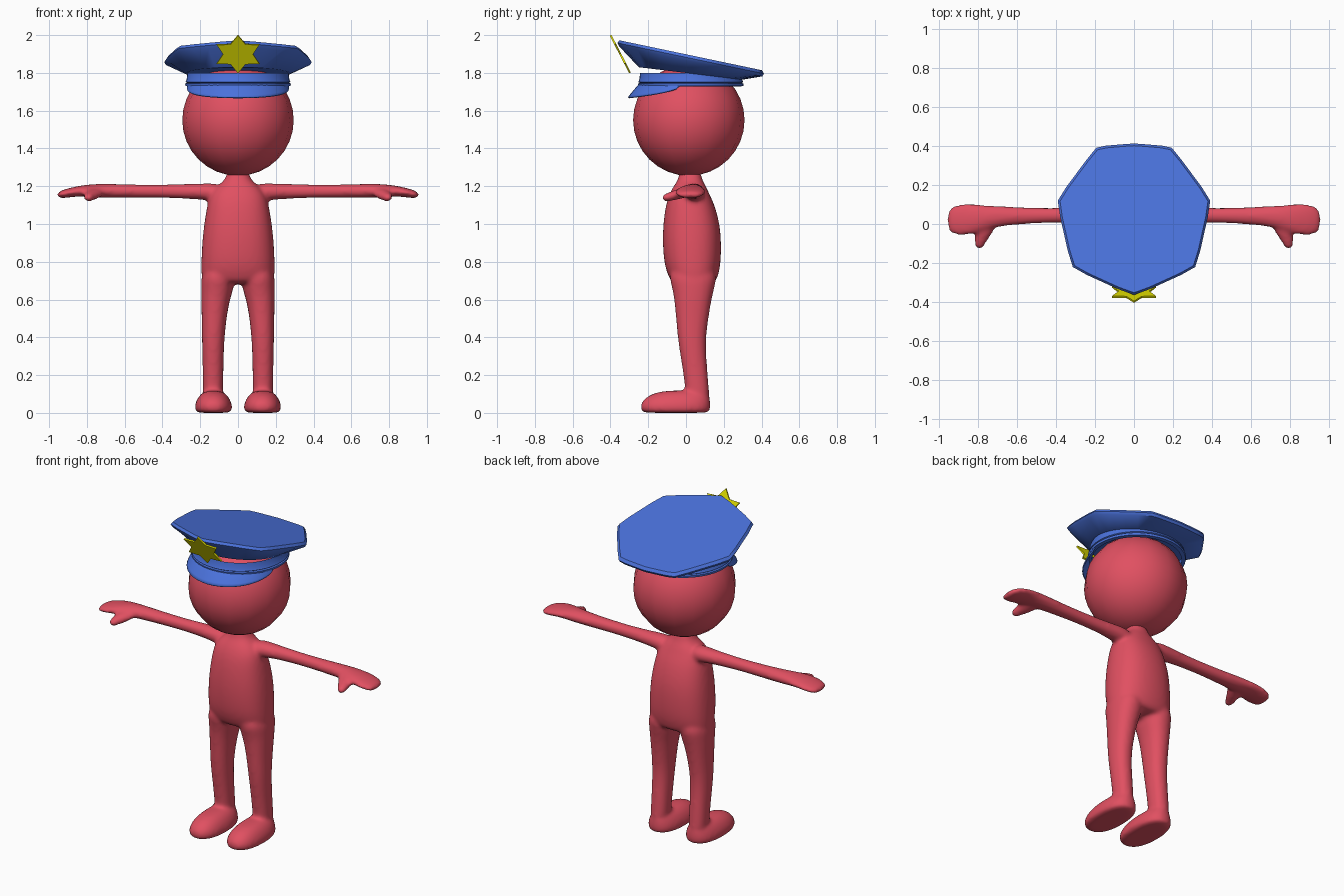
import bpy, bmesh
from math import sin, cos, pi, radians, atan2
from mathutils import Vector

if "Cube" in bpy.data.objects:
    bpy.data.objects.remove(bpy.data.objects["Cube"])


def material(name, rgb):
    m = bpy.data.materials.new(name)
    m.diffuse_color = (*rgb, 1)
    m.use_nodes = True
    m.node_tree.nodes["Principled BSDF"].inputs["Base Color"].default_value = m.diffuse_color
    return m


RED = material("red", (0.75, 0.08, 0.12))
BLUE = material("blue", (0.07, 0.17, 0.72))
YELLOW = material("yellow", (0.72, 0.70, 0.0))


def finish(name, bm, mat, angle=None):
    bmesh.ops.recalc_face_normals(bm, faces=bm.faces)
    me = bpy.data.meshes.new(name)
    bm.to_mesh(me)
    bm.free()
    me.materials.append(mat)
    if angle:
        me.shade_smooth()
        me.set_sharp_from_angle(angle=radians(angle))
    ob = bpy.data.objects.new(name, me)
    bpy.context.collection.objects.link(ob)
    return ob


def loft(bm, rings, closed=True, caps=True):
    vs = [[bm.verts.new(p) for p in r] for r in rings]
    n = len(rings[0])
    for a, b in zip(vs, vs[1:]):
        for i in range(n if closed else n - 1):
            j = (i + 1) % n
            bm.faces.new((a[i], a[j], b[j], b[i]))
    if caps:
        bm.faces.new(vs[0])
        bm.faces.new(vs[-1])


def oval(c, u, v, n=16, e=1.0):
    def f(t):
        return abs(t) ** e * (1 if t > 0 else -1)
    c, u, v = Vector(c), Vector(u), Vector(v)
    return [c + u * f(cos(2 * pi * i / n)) + v * f(sin(2 * pi * i / n)) for i in range(n)]


def flat_oval(z, x0, x1, y0, y1, n=16, e=1.0):
    return oval(((x0 + x1) / 2, (y0 + y1) / 2, z), ((x1 - x0) / 2, 0, 0),
                (0, (y1 - y0) / 2, 0), n, e)


# Body: torso, legs, feet, arms and thumbs lofted, then fused into one smooth skin
bm = bmesh.new()
torso = [(0.68, .185, -.07, .15), (0.71, .197, -.09, .168), (0.78, .199, -.118, .187),
         (0.9, .194, -.127, .190), (1.0, .183, -.124, .182), (1.1, .166, -.11, .155),
         (1.16, .150, -.09, .125), (1.205, .11, -.065, .105), (1.235, .065, -.04, .085),
         (1.29, .06, -.04, .08)]
loft(bm, [flat_oval(z, -x, x, a, b, e=.85) for z, x, a, b in torso])

leg = [(0.78, .01, .196, -.11, .18), (0.66, .02, .197, -.074, .152),
       (0.6, .042, .197, -.064, .137), (0.5, .06, .193, -.054, .12),
       (0.38, .072, .192, -.044, .104), (0.25, .076, .188, -.022, .112),
       (0.12, .077, .187, -.004, .124), (0.04, .08, .185, 0, .126)]
foot = [(0, .05, .21, -.215, .11), (.004, .035, .225, -.237, .128),
        (.03, .027, .233, -.247, .134), (.06, .035, .225, -.238, .132),
        (.09, .052, .208, -.205, .128), (.11, .075, .185, -.155, .12),
        (.119, .10, .16, -.09, .10)]
# arm sections: x, y range, z range
arm = [(.08, -.02, .10, 1.11, 1.215), (.16, -.015, .10, 1.125, 1.217),
       (.25, .002, .09, 1.132, 1.213), (.4, .007, .082, 1.138, 1.21),
       (.55, 0, .086, 1.138, 1.21), (.68, -.012, .092, 1.137, 1.213),
       (.76, -.03, .098, 1.14, 1.213), (.83, -.058, .105, 1.147, 1.205),
       (.90, -.062, .105, 1.14, 1.19), (.94, -.05, .09, 1.134, 1.176),
       (.958, -.02, .06, 1.143, 1.165)]
thumb = [(.755, .02, 1.17, .055, .028), (.765, -.035, 1.16, .05, .028),
         (.782, -.075, 1.148, .036, .027), (.792, -.11, 1.14, .026, .023),
         (.795, -.128, 1.138, .014, .013)]
for s in (1, -1):
    parts = [[flat_oval(*r, e=.9) for r in leg],
             [flat_oval(*r, e=.85) for r in foot],
             [oval((x, (a + b) / 2, (c + d) / 2), (0, (b - a) / 2, 0), (0, 0, (d - c) / 2))
              for x, a, b, c, d in arm],
             [oval((x, y, z), (w, 0, 0), (0, 0, h)) for x, y, z, w, h in thumb]]
    for rings in parts:
        loft(bm, [[(s * p.x, p.y, p.z) for p in r] for r in rings])
body = finish("body", bm, RED, 180)
body.modifiers.new("round", "SUBSURF").levels = 2
body.modifiers["round"].render_levels = 2
rm = body.modifiers.new("fuse", "REMESH")
rm.mode, rm.voxel_size, rm.use_smooth_shade = "VOXEL", 0.011, True
sm = body.modifiers.new("blend", "SMOOTH")
sm.factor, sm.iterations = 0.5, 8

# Head
bm = bmesh.new()
bmesh.ops.create_uvsphere(bm, u_segments=16, v_segments=16, radius=0.295)
bmesh.ops.translate(bm, verts=bm.verts, vec=(0, 0.015, 1.55))
finish("head", bm, RED, 60)

# Cap band with a lip at its lower edge
CY = 0.025
bm = bmesh.new()
band = [(1.728, .255), (1.73, .278), (1.743, .28), (1.747, .270), (1.752, .278),
        (1.765, .272), (1.80, .268)]
loft(bm, [flat_oval(z, -r, r, CY - r, CY + r, 48) for z, r in band], caps=False)
finish("cap_band", bm, BLUE, 40)

# Cap crown: tilted seven-sided top flaring out of the round band
half = [(0, -.365), (.315, -.222), (.392, .12), (.19, .392)]
corners = half + [(0, .408)] + [(-x, y) for x, y in half[:0:-1]]
outline = []
for i, p in enumerate(corners):
    a, b = Vector(p), Vector(corners[(i + 1) % len(corners)])
    outline += [a.lerp(b, k / 4) for k in range(4)]
# soften the corners a little
m = len(outline)
outline = [outline[i] * .8 + (outline[i - 1] + outline[(i + 1) % m]) * .1 for i in range(m)]


def crown_ring(scale, lift):
    return [(p.x * scale, CY + (p.y - CY) * scale,
             1.97 - .21 * (CY + (p.y - CY) * scale + .36) + lift) for p in outline]


def base_ring(r):
    ring = []
    for p in outline:
        t = atan2(p.y - CY, p.x)
        y = CY + r * sin(t)
        ring.append((r * cos(t), y, 1.80 - .12 * y))
    return ring


bm = bmesh.new()
loft(bm, [base_ring(.262), base_ring(.275), crown_ring(.99, -.028), crown_ring(1.015, -.012),
          crown_ring(.985, .004), crown_ring(.9, .004)])
finish("cap_crown", bm, BLUE, 40)

# Visor
bm = bmesh.new()
rows = []
for k in range(6):
    f, row = k / 5, []
    for i in range(25):
        u = -1 + i / 12
        t, w = u * radians(80), max(cos(u * pi / 2), 0) ** .5
        r = .27 + .06 * w * w * f
        row.append((r * sin(t), CY - r * cos(t), 1.738 - .07 * w * f ** 1.1))
    rows.append(row)
loft(bm, rows, closed=False, caps=False)
bmesh.ops.remove_doubles(bm, verts=bm.verts, dist=.0005)
visor = finish("cap_visor", bm, BLUE, 50)
so = visor.modifiers.new("thickness", "SOLIDIFY")
so.thickness, so.offset = 0.008, 0

# Six-pointed badge, leaning forward with the cap
bm = bmesh.new()
rings = []
for d in (-.005, .005):
    ring = []
    for i in range(12):
        r, t = (.112 if i % 2 == 0 else .068), pi / 2 + i * pi / 6
        h = r * sin(t)
        ring.append((1.16 * r * cos(t), -.348 - .46 * h + d * .89, 1.90 + .89 * h + d * .46))
    rings.append(ring)
loft(bm, rings)
finish("star_badge", bm, YELLOW)
